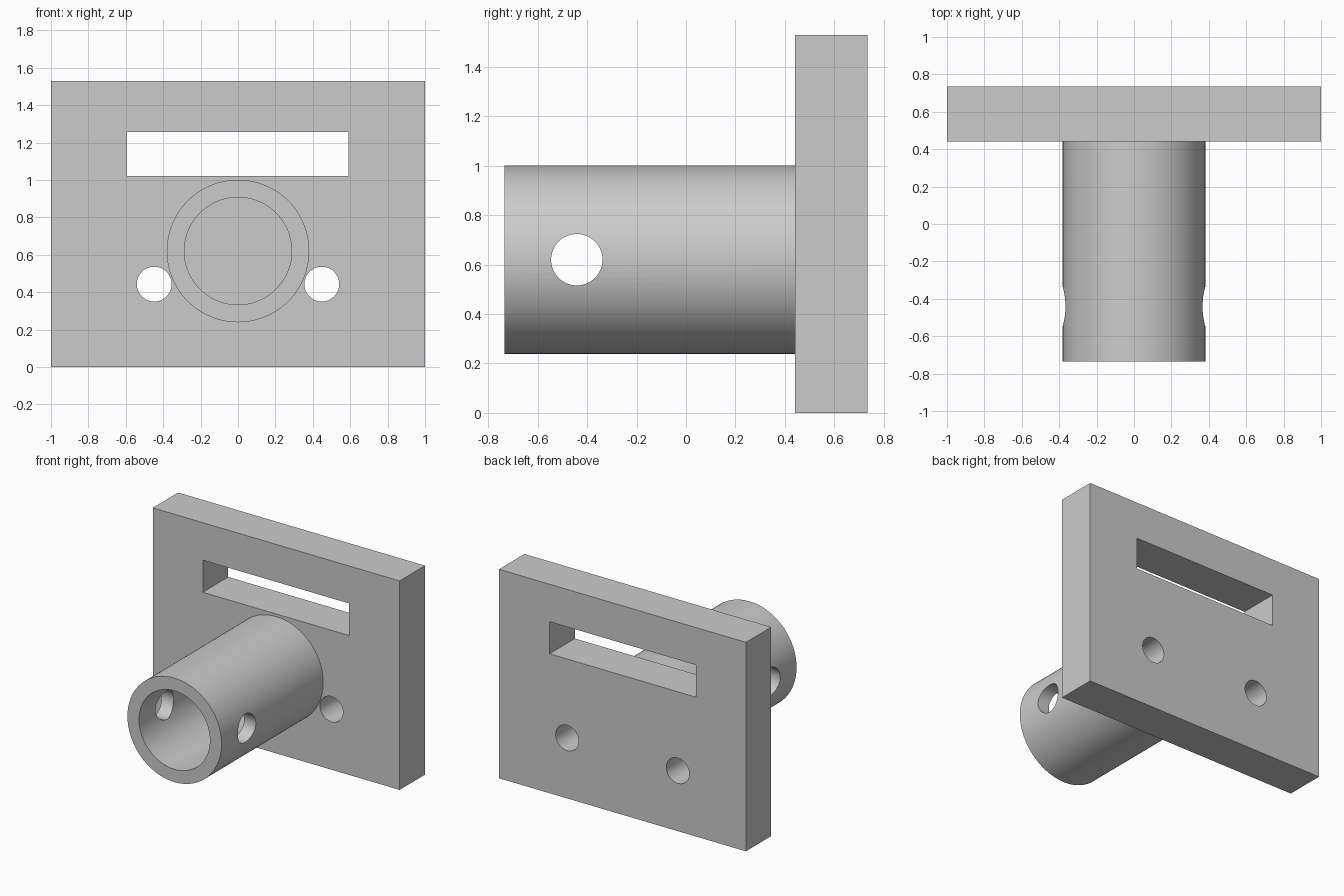
import bpy
import math

cube = bpy.data.objects.get("Cube")
if cube:
    bpy.data.objects.remove(cube, do_unlink=True)

# Key dimensions
PLATE_FRONT, PLATE_BACK, PLATE_TOP = 0.442, 0.735, 1.53
TUBE_FRONT, TUBE_Z = -0.735, 0.62
PLATE_MID = (PLATE_FRONT + PLATE_BACK) / 2

grey = bpy.data.materials.new("plain_grey")
grey.use_nodes = True
colour = (0.6, 0.6, 0.6, 1)
grey.diffuse_color = colour
grey.node_tree.nodes["Principled BSDF"].inputs["Base Color"].default_value = colour


def finish(name):
    obj = bpy.context.object
    obj.name = name
    bpy.ops.object.transform_apply(location=False, rotation=True, scale=True)
    obj.data.materials.append(grey)
    return obj


def box(name, centre, size):
    bpy.ops.mesh.primitive_cube_add(size=1, location=centre)
    bpy.context.object.scale = size
    return finish(name)


def cylinder(name, centre, radius, length, axis="y"):
    turn = (math.pi / 2, 0, 0) if axis == "y" else (0, math.pi / 2, 0)
    bpy.ops.mesh.primitive_cylinder_add(vertices=96, radius=radius, depth=length,
                                        location=centre, rotation=turn)
    return finish(name)


def cut(target, cutters):
    for cutter in cutters:
        mod = target.modifiers.new(cutter.name, "BOOLEAN")
        mod.operation, mod.solver, mod.object = "DIFFERENCE", "EXACT", cutter
        bpy.ops.object.select_all(action="DESELECT")
        bpy.context.view_layer.objects.active = target
        target.select_set(True)
        bpy.ops.object.modifier_apply(modifier=mod.name)
        bpy.data.objects.remove(cutter, do_unlink=True)
    bpy.ops.object.shade_smooth_by_angle(angle=math.radians(30))


# Mounting plate with a wide slot and two bolt holes
plate = box("mounting_plate", (0, PLATE_MID, PLATE_TOP / 2),
            (2, PLATE_BACK - PLATE_FRONT, PLATE_TOP))
slot = box("slot_cutter", (-0.002, PLATE_MID, 1.138), (1.185, 1, 0.235))
bolts = [cylinder("bolt_cutter", (side * 0.448, PLATE_MID, 0.443), 0.093, 1)
         for side in (-1, 1)]
cut(plate, [slot] + bolts)

# Socket tube, bored back to the plate and cross-drilled for a pin
length = PLATE_FRONT - TUBE_FRONT
middle = (0, (PLATE_FRONT + TUBE_FRONT) / 2, TUBE_Z)
tube = cylinder("socket_tube", middle, 0.381, length)
bore = cylinder("bore_cutter", middle, 0.287, length + 0.2)
pin = cylinder("pin_cutter", (0, -0.442, TUBE_Z), 0.104, 2, "x")
cut(tube, [bore, pin])
